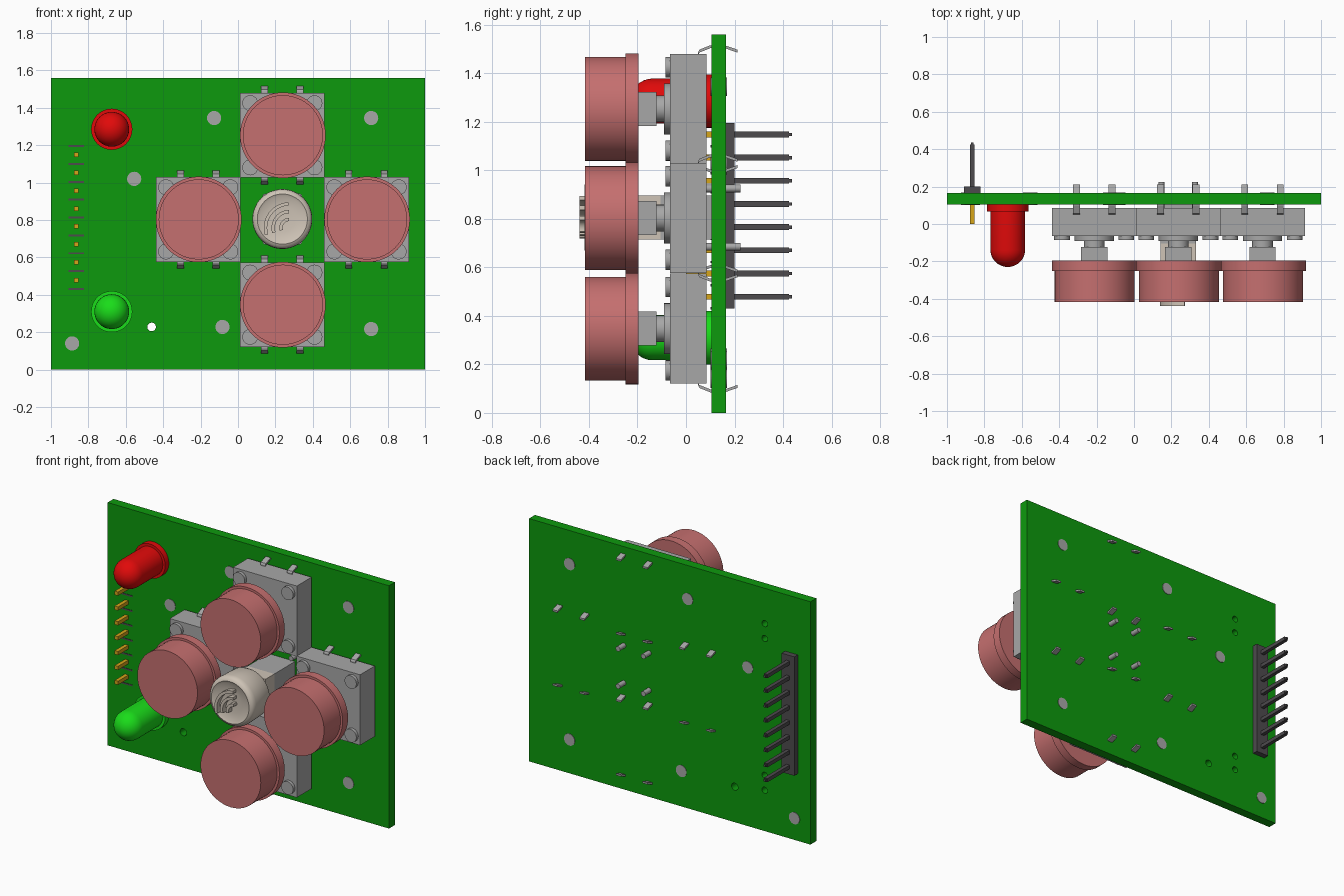
import bpy, bmesh
from math import sin, cos, pi, radians

if "Cube" in bpy.data.objects:
    bpy.data.objects.remove(bpy.data.objects["Cube"])


def material(name, r, g, b):
    m = bpy.data.materials.new(name)
    m.use_nodes = True
    m.diffuse_color = (r, g, b, 1)
    m.node_tree.nodes["Principled BSDF"].inputs["Base Color"].default_value = (r, g, b, 1)
    return m


BOARD = material("board green", 0.004, 0.32, 0.004)
GREY = material("metal grey", 0.39, 0.39, 0.39)
PINK = material("cap pink", 0.56, 0.16, 0.16)
RED = material("lamp red", 0.75, 0.003, 0.003)
LIME = material("lamp green", 0.01, 0.72, 0.01)
BEIGE = material("knob beige", 0.62, 0.55, 0.47)
BLACK = material("header black", 0.075, 0.07, 0.075)
GOLD = material("pin gold", 0.68, 0.38, 0.01)


def finish(name, bm, mat, smooth=False):
    bmesh.ops.recalc_face_normals(bm, faces=bm.faces)
    mesh = bpy.data.meshes.new(name)
    bm.to_mesh(mesh)
    bm.free()
    mesh.materials.append(mat)
    ob = bpy.data.objects.new(name, mesh)
    bpy.context.collection.objects.link(ob)
    if smooth:
        bpy.ops.object.select_all(action="DESELECT")
        ob.select_set(True)
        bpy.context.view_layer.objects.active = ob
        bpy.ops.object.shade_smooth_by_angle(angle=radians(35))
    return ob


def add_box(bm, x, y0, y1, z, w, h):
    verts = bmesh.ops.create_cube(bm, size=1)["verts"]
    for v in verts:
        v.co = (x + v.co.x * w, (y0 + y1) / 2 + v.co.y * (y1 - y0), z + v.co.z * h)


def add_lathe(bm, x, z, profile, seg=48):
    """Revolve (radius, y) points round an axis along y."""
    rings = []
    for r, y in profile:
        if r == 0:
            rings.append([bm.verts.new((x, y, z))] * seg)
        else:
            rings.append([bm.verts.new((x + r * cos(2 * pi * i / seg), y, z + r * sin(2 * pi * i / seg)))
                          for i in range(seg)])
    for a, b in zip(rings, rings[1:]):
        for i in range(seg):
            j = (i + 1) % seg
            bm.faces.new(list(dict.fromkeys((a[i], a[j], b[j], b[i]))))


def add_disc(bm, x, z, r, y0, y1, seg=32):
    add_lathe(bm, x, z, [(0, y0), (r, y0), (r, y1), (0, y1)], seg)


def add_leg(bm, x, z, side, path, w=0.036, t=0.012):
    """Bent metal strip following (offset, y) points."""
    rows = []
    for dz, y in path:
        rows.append([bm.verts.new((x + sx * w / 2, y, z + side * (dz + o)))
                     for sx, o in ((-1, 0), (1, 0), (1, t), (-1, t))])
    for a, b in zip(rows, rows[1:]):
        for i in range(4):
            j = (i + 1) % 4
            bm.faces.new((a[i], a[j], b[j], b[i]))
    bm.faces.new(rows[0])
    bm.faces.new(rows[-1])


# circuit board with drilled holes
FRONT, BACK = 0.105, 0.165
lamps = [("red", 1.285, RED), ("green", 0.31, LIME)]
LAMP_X = -0.675
bm = bmesh.new()
add_box(bm, 0, FRONT, BACK, 0.78, 2, 1.56)
board = finish("circuit_board", bm, BOARD)
bm = bmesh.new()
add_disc(bm, -0.462, 0.228, 0.023, 0, 0.3, 24)
for _, z, _ in lamps:
    for s in (-1, 1):
        add_disc(bm, LAMP_X, z + s * 0.048, 0.02, 0.115, 0.3, 24)
cutter = finish("hole_cutter", bm, BOARD)
cutter.hide_render = True
mod = board.modifiers.new("holes", "BOOLEAN")
mod.operation = "DIFFERENCE"
mod.solver = "EXACT"
mod.object = cutter
bpy.context.view_layer.objects.active = board
bpy.ops.object.modifier_apply(modifier="holes")
bpy.data.objects.remove(cutter)

# filled mounting holes
bm = bmesh.new()
for x, z in [(-0.128, 1.345), (0.712, 1.345), (-0.555, 1.02), (0.712, 0.217), (-0.083, 0.228), (-0.887, 0.14)]:
    add_disc(bm, x, z, 0.038, FRONT - 0.003, BACK + 0.003)
finish("mounting_hole_plugs", bm, GREY)

# four push buttons
LEG = [(0.222, 0.05), (0.232, 0.055), (0.25, 0.1), (0.25, 0.16), (0.232, 0.212)]
for side, x, z in [("top", 0.237, 1.253), ("left", 0.687, 0.803), ("right", -0.213, 0.803), ("bottom", 0.237, 0.347)]:
    bm = bmesh.new()
    add_box(bm, x, -0.065, 0.085, z, 0.453, 0.453)
    for sx in (-1, 1):
        for sz in (-1, 1):
            add_disc(bm, x + sx * 0.172, z + sz * 0.172, 0.042, -0.085, -0.06, 24)
    finish(side + "_button_housing", bm, GREY, True)

    bm = bmesh.new()
    add_lathe(bm, x, z, [(0, -0.125), (0.055, -0.125), (0.055, -0.09), (0.105, -0.09), (0.105, -0.06), (0, -0.06)])
    add_box(bm, x, -0.2, -0.122, z, 0.14, 0.14)
    finish(side + "_button_stem", bm, GREY, True)

    bm = bmesh.new()
    add_lathe(bm, x + 0.003, z, [(0, -0.417), (0.214, -0.417), (0.214, -0.25), (0.229, -0.25),
                                 (0.229, -0.195), (0, -0.195)], 64)
    finish(side + "_button_cap", bm, PINK, True)

    bm = bmesh.new()
    for sx in (-1, 1):
        for sz in (-1, 1):
            add_leg(bm, x + sx * 0.095, z, sz, LEG)
    finish(side + "_button_legs", bm, GREY)

# central knob on its square switch
KX, KZ = 0.237, 0.805
bm = bmesh.new()
add_lathe(bm, KX, KZ, [(0, -0.402), (0.07, -0.404), (0.12, -0.411), (0.134, -0.418), (0.148, -0.412),
                       (0.157, -0.398), (0.16, -0.38), (0.156, -0.25), (0.145, -0.225), (0.1, -0.2),
                       (0.08, -0.19), (0, -0.19)], 64)
finish("centre_knob", bm, BEIGE, True)

bm = bmesh.new()
for r in (0.045, 0.087, 0.128):
    n, rows = 14, []
    for i in range(n + 1):
        a = radians(92 + 105 * i / n)
        rows.append([bm.verts.new((0.275 + q * cos(a), y, 0.758 + q * sin(a)))
                     for q, y in ((r - 0.009, -0.395), (r + 0.009, -0.395), (r + 0.009, -0.438), (r - 0.009, -0.438))])
    for a, b in zip(rows, rows[1:]):
        for i in range(4):
            j = (i + 1) % 4
            bm.faces.new((a[i], a[j], b[j], b[i]))
    bm.faces.new(rows[0])
    bm.faces.new(rows[-1])
finish("knob_raised_arcs", bm, BEIGE, True)

bm = bmesh.new()
add_box(bm, KX, -0.195, -0.105, KZ, 0.19, 0.18)
finish("knob_switch_top", bm, BEIGE)
bm = bmesh.new()
add_box(bm, KX, -0.105, FRONT, KZ, 0.19, 0.18)
for sx in (-1, 1):
    for sz in (-1, 1):
        add_disc(bm, KX + sx * 0.09, KZ + sz * 0.12, 0.016, 0.07, 0.225, 16)
finish("knob_switch_base", bm, GREY, True)

# indicator lamps with domed fronts
for name, z, mat in lamps:
    R, tip = 0.093, -0.23
    dome = [(R * sin(i * pi / 16), tip + R * (1 - cos(i * pi / 16))) for i in range(9)]
    bm = bmesh.new()
    add_lathe(bm, LAMP_X, z, dome + [(R, 0.068), (0.11, 0.068), (0.11, FRONT), (0, FRONT)])
    finish(name + "_lamp", bm, mat, True)

# pin header
HX, STEP = -0.865, 0.0955
body, back_pins, front_pins = bmesh.new(), bmesh.new(), bmesh.new()
for i in range(8):
    z = 0.479 + i * STEP
    add_box(body, HX, BACK, 0.2, z, 0.09, STEP)
    add_box(back_pins, HX, 0.195, 0.425, z, 0.024, 0.024)
    add_box(back_pins, HX, 0.425, 0.437, z, 0.014, 0.014)
    add_box(front_pins, HX, 0, FRONT, z, 0.024, 0.024)
for i in range(9):
    add_box(body, HX, FRONT - 0.003, FRONT + 0.01, 0.431 + i * STEP, 0.085, 0.01)
finish("header_body", body, BLACK)
finish("header_back_pins", back_pins, BLACK)
finish("header_front_pins", front_pins, GOLD)
